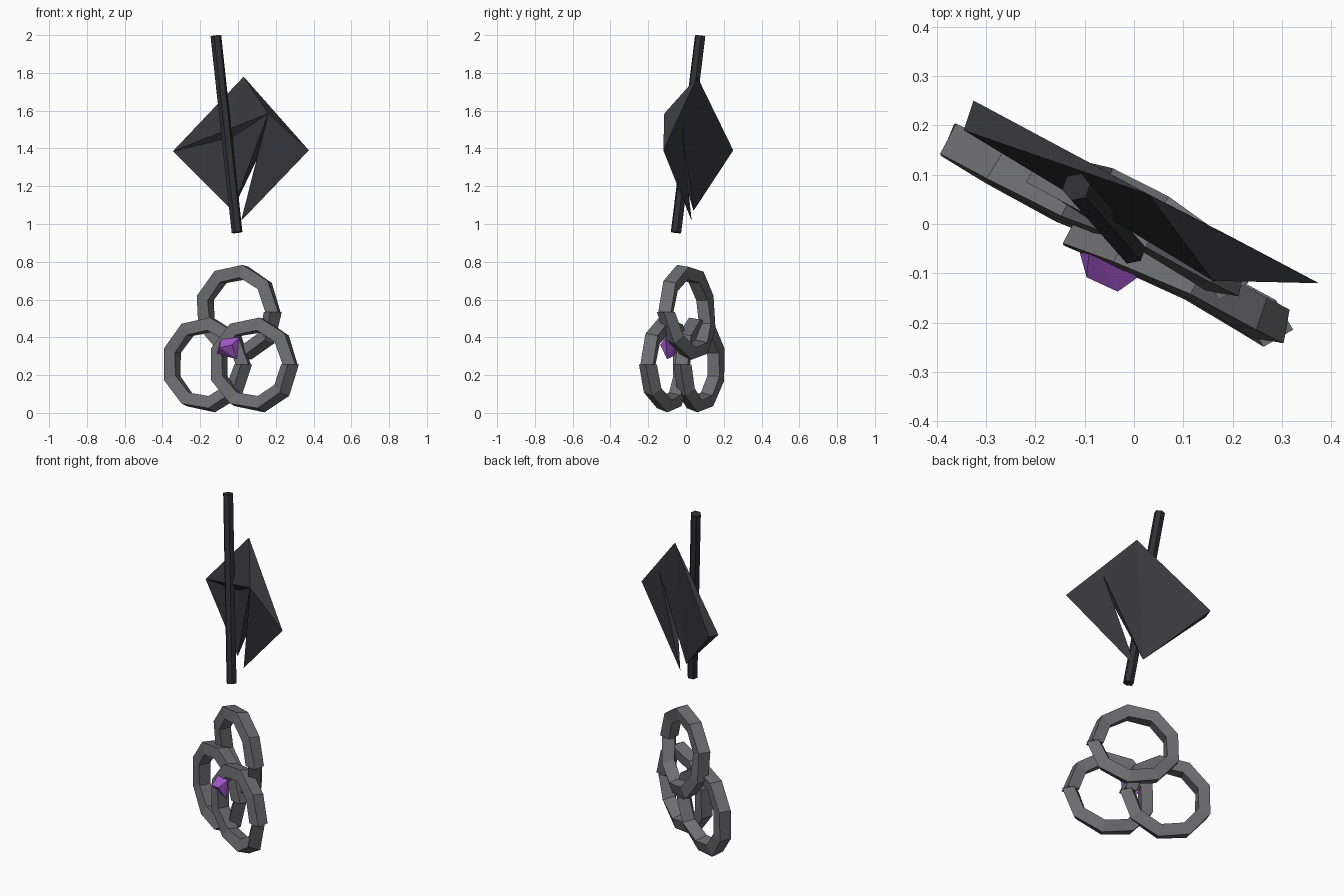
import bpy, bmesh, math
from mathutils import Vector

if "Cube" in bpy.data.objects:
    bpy.data.objects.remove(bpy.data.objects["Cube"])


def material(name, color):
    m = bpy.data.materials.new(name)
    m.diffuse_color = (*color, 1)
    m.use_nodes = True
    m.node_tree.nodes["Principled BSDF"].inputs["Base Color"].default_value = m.diffuse_color
    return m


STONE = material("stone_grey", (0.155, 0.155, 0.165))
SLATE = material("dark_slate", (0.043, 0.043, 0.050))
IRON = material("dark_iron", (0.030, 0.030, 0.035))
PURPLE = material("purple", (0.38, 0.10, 0.62))


def finish(bm, name, mat):
    bmesh.ops.recalc_face_normals(bm, faces=bm.faces)
    mesh = bpy.data.meshes.new(name)
    bm.to_mesh(mesh)
    bm.free()
    mesh.materials.append(mat)
    ob = bpy.data.objects.new(name, mesh)
    bpy.context.collection.objects.link(ob)
    return ob


# Directions of the guard: along its plane, and out of its front
ALONG = Vector((0.866, -0.5, 0))
OUT = Vector((-0.5, -0.866, 0))
UP = Vector((0, 0, 1))


def ring(name, cu, cz, depth, weave, toward, r=0.213, seg=9, half=0.049):
    """Nine-sided band with a twisted square section and a split at its seam."""
    bm = bmesh.new()
    sections = []
    for i in range(seg + 1):
        a = 2 * math.pi * i / seg
        radial = ALONG * math.cos(a) + UP * math.sin(a)
        d = depth + weave * max(0, math.cos(a - toward))
        c = ALONG * cu + UP * cz + radial * r + OUT * d
        twist = math.radians(25 + 50 * i / seg)
        loop = []
        for k in range(4):
            t = twist + k * math.pi / 2
            loop.append(bm.verts.new(c + half * (radial * math.cos(t) + OUT * math.sin(t))))
        sections.append(loop)
    for p, q in zip(sections, sections[1:]):
        for k in range(4):
            bm.faces.new((p[k], p[(k + 1) % 4], q[(k + 1) % 4], q[k]))
    bm.faces.new(sections[0])
    bm.faces.new(sections[-1])
    return finish(bm, name, STONE)


# Three interlaced rings of the guard
ring("top_ring", 0.0, 0.535, 0.0, -0.04, math.radians(270))
ring("left_ring", -0.18, 0.256, 0.037, -0.035, 0)
ring("right_ring", 0.126, 0.256, 0.037, 0.035, math.pi)

# Faceted gem at the centre of the rings
bm = bmesh.new()
for p in [(-0.09, -0.045, 0.40), (0.008, -0.108, 0.40), (-0.005, -0.10, 0.285),
          (-0.113, -0.047, 0.31), (-0.096, -0.108, 0.345), (-0.033, -0.137, 0.36),
          (-0.05, -0.06, 0.35)]:
    bm.verts.new(p)
bmesh.ops.convex_hull(bm, input=bm.verts)
finish(bm, "gem", PURPLE)

# Split, folded blade
P = {
    "top": (0.03, 0.06, 1.78),
    "left_back": (-0.325, 0.25, 1.39),
    "left_front": (-0.345, 0.19, 1.385),
    "right": (0.375, -0.12, 1.39),
    "tip_a": (-0.03, 0.04, 1.07),
    "tip_b": (0.016, 0.03, 1.016),
    "fold": (0.16, -0.115, 1.585),
    "recess": (-0.03, 0.04, 1.46),
    "split": (0.195, -0.025, 1.54),
}
FACES = ["top left_back tip_a", "top tip_a split", "top split right", "split tip_b right",
         "top left_front fold", "left_front recess fold", "left_front tip_a recess",
         "recess tip_a fold", "fold tip_a split", "top fold right", "fold tip_b right",
         "fold split tip_b", "top left_back left_front", "left_back tip_a left_front"]
bm = bmesh.new()
V = {k: bm.verts.new(p) for k, p in P.items()}
for f in FACES:
    bm.faces.new([V[k] for k in f.split()])
finish(bm, "blade", SLATE)

# Slanted six-sided rod
a, b = Vector((-0.005, -0.053, 0.955)), Vector((-0.117, 0.075, 1.996))
bpy.ops.mesh.primitive_cylinder_add(vertices=6, radius=0.029, depth=(b - a).length,
                                    location=(a + b) / 2)
rod = bpy.context.object
rod.name = "rod"
rod.rotation_euler = (b - a).to_track_quat("Z", "Y").to_euler()
rod.data.materials.append(IRON)
